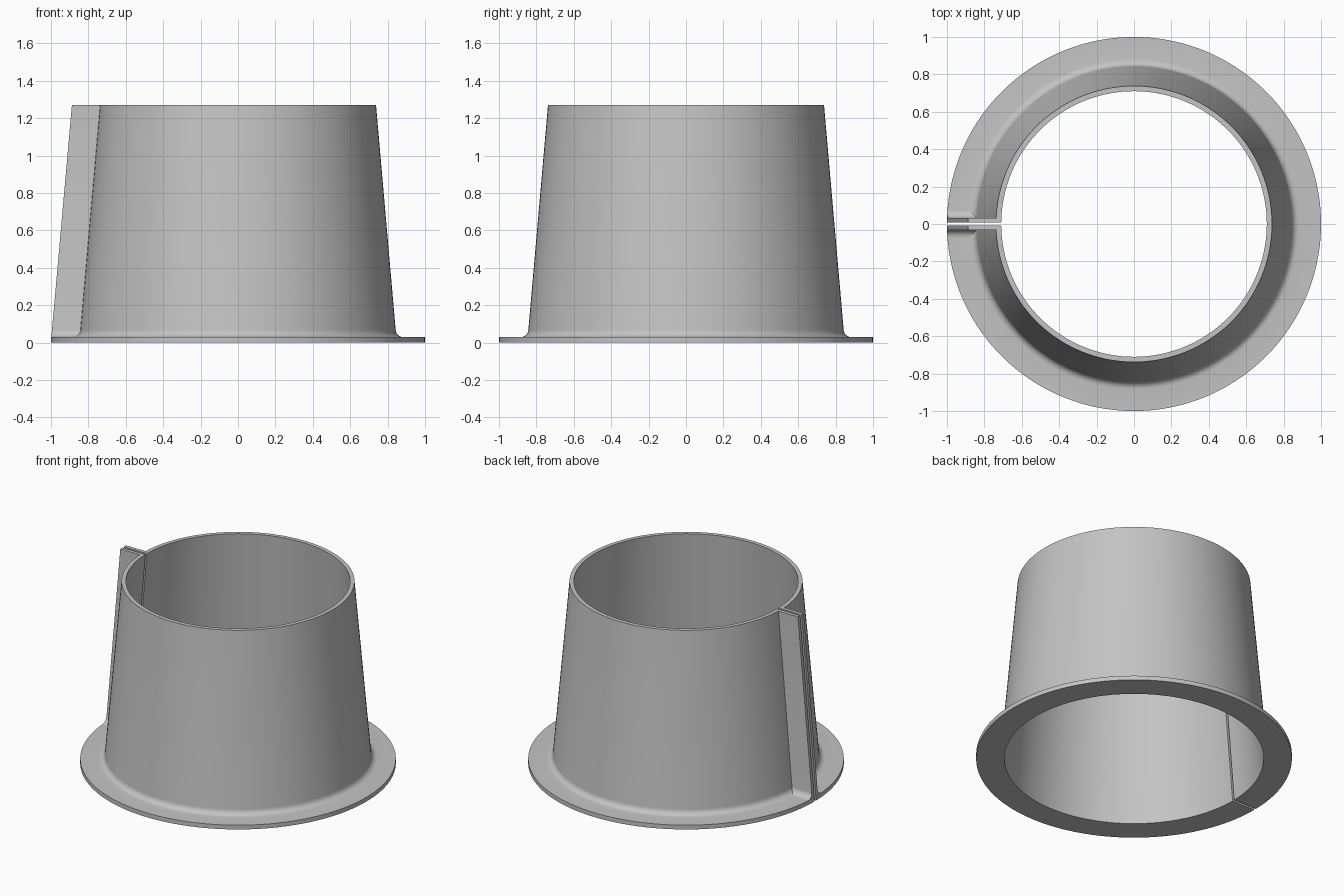
import bpy, bmesh, math

if "Cube" in bpy.data.objects:
    bpy.data.objects.remove(bpy.data.objects["Cube"])

GAP = 0.008          # half width of the slit
TOP, FLANGE = 1.27, 0.03
SEGMENTS = 144
FILLET = 0.04

grey = bpy.data.materials.new("grey")
grey.diffuse_color = (0.55, 0.55, 0.55, 1)
grey.use_nodes = True
grey.node_tree.nodes["Principled BSDF"].inputs["Base Color"].default_value = grey.diffuse_color


def finish(bm, name):
    bmesh.ops.recalc_face_normals(bm, faces=bm.faces)
    mesh = bpy.data.meshes.new(name)
    bm.to_mesh(mesh)
    bm.free()
    mesh.materials.append(grey)
    obj = bpy.data.objects.new(name, mesh)
    bpy.context.collection.objects.link(obj)
    bpy.ops.object.select_all(action='DESELECT')
    obj.select_set(True)
    bpy.context.view_layer.objects.active = obj
    bpy.ops.object.shade_smooth_by_angle(angle=math.radians(30))
    return obj


def fillet(base, steps=6):
    """Concave quarter round from an upright face at `base` out to the flange."""
    pts = []
    for i in range(steps + 1):
        a = math.radians(90) * i / steps
        pts.append((base + FILLET * (1 - math.cos(a)),
                    FLANGE + FILLET * (1 - math.sin(a))))
    return pts


def wall_radius(z):
    return 0.849 - (0.849 - 0.738) * z / TOP


def rib_edge(z):
    return 0.998 - (0.998 - 0.888) * (z - FLANGE) / (TOP - FLANGE)


# Tapered sleeve with flange: revolved section, open at a parallel slit on -x
section = [(0.822, 0), (1, 0), (1, FLANGE)]
section += fillet(wall_radius(FLANGE + FILLET))[::-1]
section += [(0.738, TOP), (0.71, TOP)]
bm = bmesh.new()
rings = []
for i in range(SEGMENTS + 1):
    ring = []
    for r, z in section:
        start = math.asin(GAP / r)
        a = math.pi + start + (2 * math.pi - 2 * start) * i / SEGMENTS
        ring.append(bm.verts.new((r * math.cos(a), r * math.sin(a), z)))
    rings.append(ring)
n = len(section)
for a, b in zip(rings, rings[1:]):
    for j in range(n):
        k = (j + 1) % n
        bm.faces.new((a[j], a[k], b[k], b[j]))
bm.faces.new(rings[0])
bm.faces.new(rings[-1])
finish(bm, "flanged_sleeve")

# Clamping ribs either side of the slit, with a fillet along the flange
rib_section = [(GAP, TOP), (0.032, TOP)] + fillet(0.032) + [(GAP, FLANGE)]
for name, side in (("front_rib", -1), ("back_rib", 1)):
    bm = bmesh.new()
    inner = [bm.verts.new((-(wall_radius(z) - 0.012), side * y, z))
             for y, z in rib_section]
    outer = [bm.verts.new((-rib_edge(z), side * y, z)) for y, z in rib_section]
    for j in range(len(rib_section)):
        k = (j + 1) % len(rib_section)
        bm.faces.new((inner[j], inner[k], outer[k], outer[j]))
    bm.faces.new(inner)
    bm.faces.new(outer)
    finish(bm, name)
